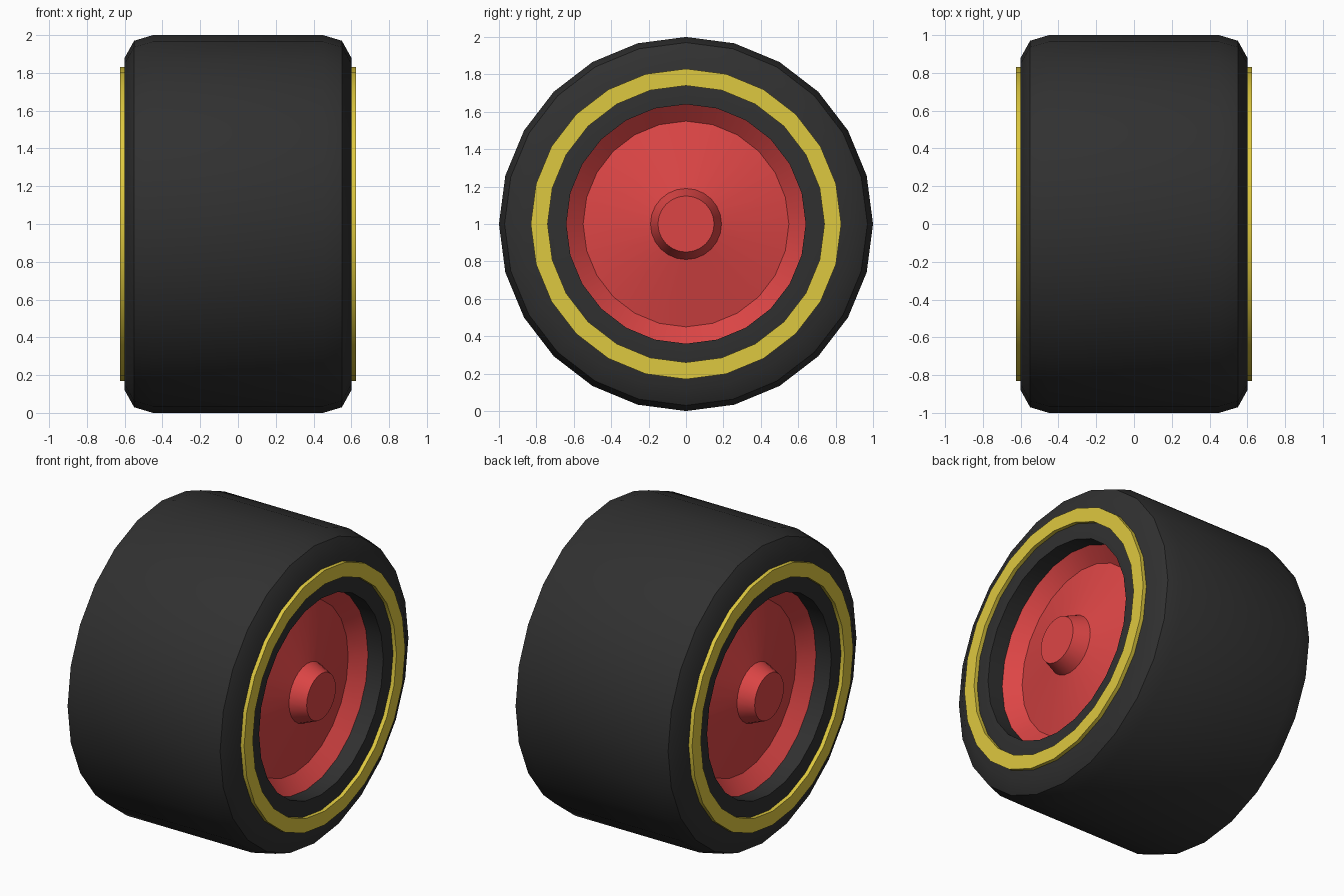
import bpy, bmesh
from math import cos, sin, pi, radians

if "Cube" in bpy.data.objects:
    bpy.data.objects.remove(bpy.data.objects["Cube"])

SEG = 24


def material(name, rgb):
    m = bpy.data.materials.new(name)
    m.diffuse_color = (*rgb, 1)
    m.use_nodes = True
    m.node_tree.nodes["Principled BSDF"].inputs["Base Color"].default_value = m.diffuse_color
    return m


def lathe(name, profile, mat, closed=False):
    """Spin (x, radius) points around the wheel axle, which lies along x at z = 1."""
    bm = bmesh.new()
    rings = []
    for x, r in profile:
        if r == 0:
            rings.append([bm.verts.new((x, 0, 1))] * SEG)
        else:
            rings.append([bm.verts.new((x, r * sin(2 * pi * i / SEG), 1 + r * cos(2 * pi * i / SEG)))
                          for i in range(SEG)])
    pairs = list(zip(rings, rings[1:]))
    if closed:
        pairs.append((rings[-1], rings[0]))
    for a, b in pairs:
        for i in range(SEG):
            j = (i + 1) % SEG
            quad = list(dict.fromkeys((a[i], a[j], b[j], b[i])))
            bm.faces.new(quad)
    bmesh.ops.recalc_face_normals(bm, faces=bm.faces)
    me = bpy.data.meshes.new(name)
    bm.to_mesh(me)
    bm.free()
    me.materials.append(mat)
    ob = bpy.data.objects.new(name, me)
    bpy.context.collection.objects.link(ob)
    bpy.ops.object.select_all(action='DESELECT')
    ob.select_set(True)
    bpy.context.view_layer.objects.active = ob
    bpy.ops.object.shade_smooth_by_angle(angle=radians(30))
    return ob


def both_sides(half):
    """Mirror a half profile to the other side of the wheel."""
    return [(-x, r) for x, r in reversed(half)] + half


rubber = material("rubber", (0.03, 0.03, 0.03))
red = material("red_paint", (0.72, 0.06, 0.06))
yellow = material("yellow_paint", (0.73, 0.58, 0.05))

# Tyre: tread, shoulders, side walls and the lip around the rim
lathe("tyre", both_sides([(0.45, 1.0), (0.55, 0.97), (0.6, 0.88), (0.6, 0.64), (0.49, 0.64)]),
      rubber, closed=True)

# Rim: sloped edge, gently domed disc and tapered hub on both sides
hub_first = [(0.6, 0), (0.6, 0.15), (0.5, 0.19), (0.41, 0.55), (0.49, 0.64)]
lathe("rim", hub_first + [(-x, r) for x, r in reversed(hub_first)], red)

# Yellow side wall stripes
for side, s in (("left", -1), ("right", 1)):
    lathe("stripe_" + side, [(s * 0.59, 0.74), (s * 0.625, 0.74), (s * 0.625, 0.83), (s * 0.59, 0.83)],
          yellow, closed=True)
